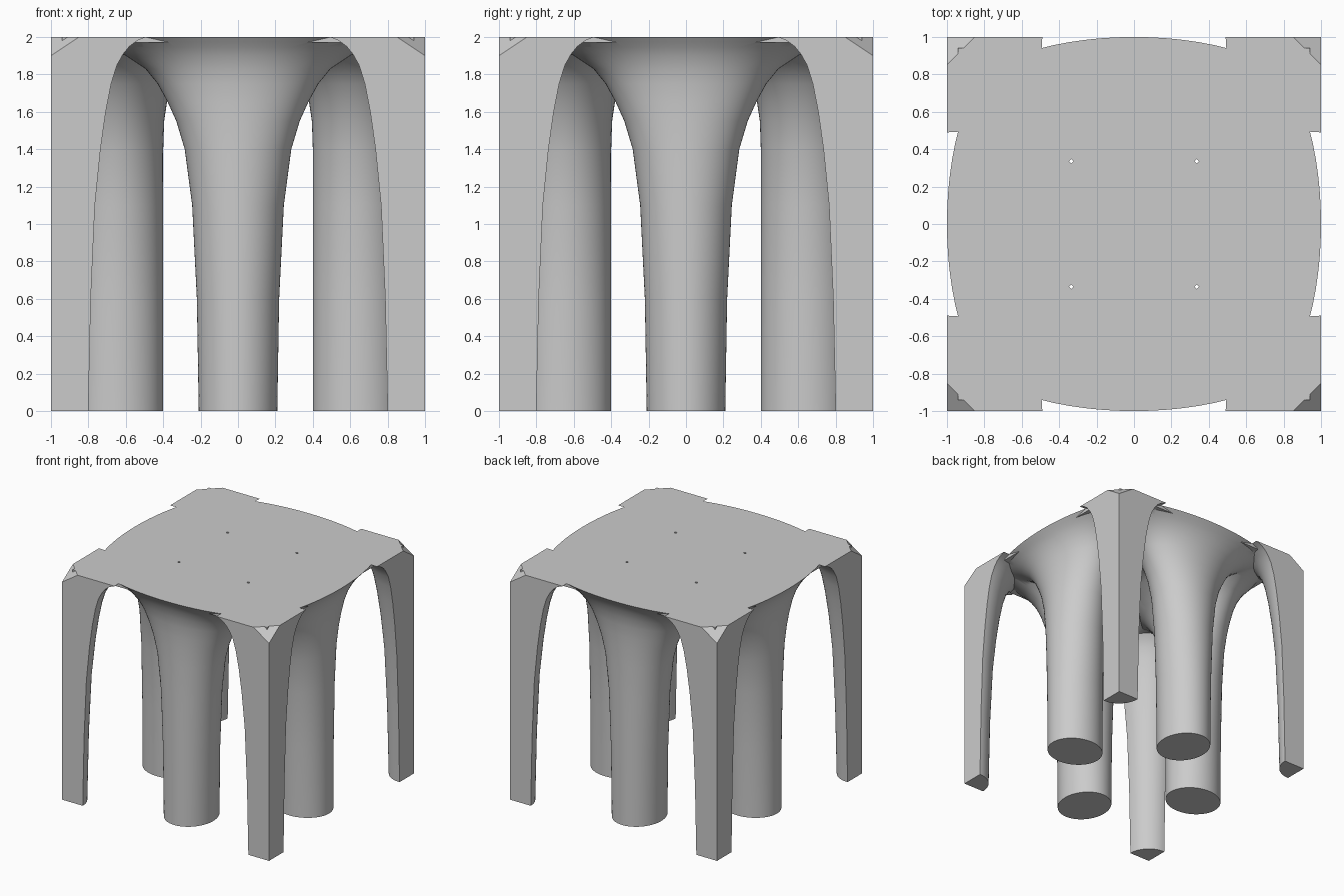
import bpy, bmesh, math
from mathutils import Vector, Matrix

cube = bpy.data.objects.get("Cube")
if cube:
    bpy.data.objects.remove(cube, do_unlink=True)

grey = bpy.data.materials.new("plain grey")
grey.use_nodes = True
colour = (0.6, 0.6, 0.6, 1)
grey.diffuse_color = colour
grey.node_tree.nodes["Principled BSDF"].inputs["Base Color"].default_value = colour


def loft(rings):
    """Closed solid through a stack of matching rings."""
    bm = bmesh.new()
    rows = [[bm.verts.new(p) for p in ring] for ring in rings]
    for low, high in zip(rows, rows[1:]):
        for i in range(len(low)):
            j = (i + 1) % len(low)
            bm.faces.new((low[i], low[j], high[j], high[i]))
    bm.faces.new(rows[0][::-1])
    bm.faces.new(rows[-1])
    return bm


def finish(bm, name, angle=0):
    """Turn a bmesh into an object, turned about the z axis."""
    bmesh.ops.recalc_face_normals(bm, faces=bm.faces)
    bm.transform(Matrix.Rotation(angle, 4, 'Z'))
    mesh = bpy.data.meshes.new(name)
    bm.to_mesh(mesh)
    bm.free()
    mesh.materials.append(grey)
    obj = bpy.data.objects.new(name, mesh)
    bpy.context.collection.objects.link(obj)
    return obj


# Column sections: height, half width, reach outward, reach inward
COLUMN = [(0, .21, .24, .24), (.6, .22, .24, .24), (1.1, .245, .24, .24),
          (1.4, .285, .24, .24), (1.55, .33, .243, .245), (1.65, .375, .247, .26),
          (1.75, .43, .255, .29), (1.83, .495, .27, .34), (1.9, .6, .295, .42),
          (1.945, .71, .32, .5), (1.975, .81, .342, .56), (2, .9, .36, .6)]
# Corner leg sections: height, width
LEG = [(0, .2), (.6, .213), (1.1, .235), (1.4, .265), (1.6, .293), (1.75, .322),
       (1.85, .353), (1.91, .387), (1.95, .42), (1.98, .46), (2, .51)]


def column():
    rings = []
    for z, wide, outer, inner in COLUMN:
        ring = []
        for i in range(64):
            a = math.tau * i / 64
            s = math.sin(a)
            ring.append((wide * math.cos(a), -.64 + s * (inner if s > 0 else outer), z))
        rings.append(ring)
    return loft(rings)


def leg():
    rings = []
    for z, w in LEG:
        ring = [(1, 1, z)]
        for i in range(17):
            a = math.pi / 2 * i / 16
            ring.append((1 - w * math.cos(a), 1 - w * math.sin(a), z))
        rings.append(ring)
    bm = loft(rings)
    # slanted cut across the top corner
    a, b, c = Vector((1, .85, 2)), Vector((.85, 1, 2)), Vector((1, 1, 1.9))
    normal = (b - a).cross(c - a)
    if normal.z < 0:
        normal.negate()
    cut = bmesh.ops.bisect_plane(bm, geom=bm.verts[:] + bm.edges[:] + bm.faces[:],
                                 plane_co=a, plane_no=normal, clear_outer=True)
    edges = [e for e in cut["geom_cut"] if isinstance(e, bmesh.types.BMEdge)]
    bmesh.ops.holes_fill(bm, edges=edges)
    return bm


def combine(base, part, operation):
    mod = base.modifiers.new(operation.lower(), 'BOOLEAN')
    mod.operation = operation
    mod.solver = 'EXACT'
    mod.object = part
    bpy.context.view_layer.objects.active = base
    bpy.ops.object.modifier_apply(modifier=mod.name)
    bpy.data.objects.remove(part, do_unlink=True)


# Thin top plate
e = .94
table = finish(loft([[(-e, -e, z), (e, -e, z), (e, e, z), (-e, e, z)]
                     for z in (1.97, 2)]), "arched_table")

# Four columns and four corner legs, merged with the plate
for k in range(4):
    turn = k * math.pi / 2
    combine(table, finish(column(), "column", turn), 'UNION')
    combine(table, finish(leg(), "corner_leg", turn), 'UNION')

# Four pin holes through the top
for k in range(4):
    bm = bmesh.new()
    bmesh.ops.create_cone(bm, cap_ends=True, segments=4, radius1=.012, radius2=.012,
                          depth=.6, matrix=Matrix.Translation((.335, .335, 1.9)))
    combine(table, finish(bm, "pin_hole", k * math.pi / 2), 'DIFFERENCE')

bpy.ops.object.select_all(action='DESELECT')
table.select_set(True)
bpy.context.view_layer.objects.active = table
bpy.ops.object.shade_smooth_by_angle(angle=math.radians(35))
